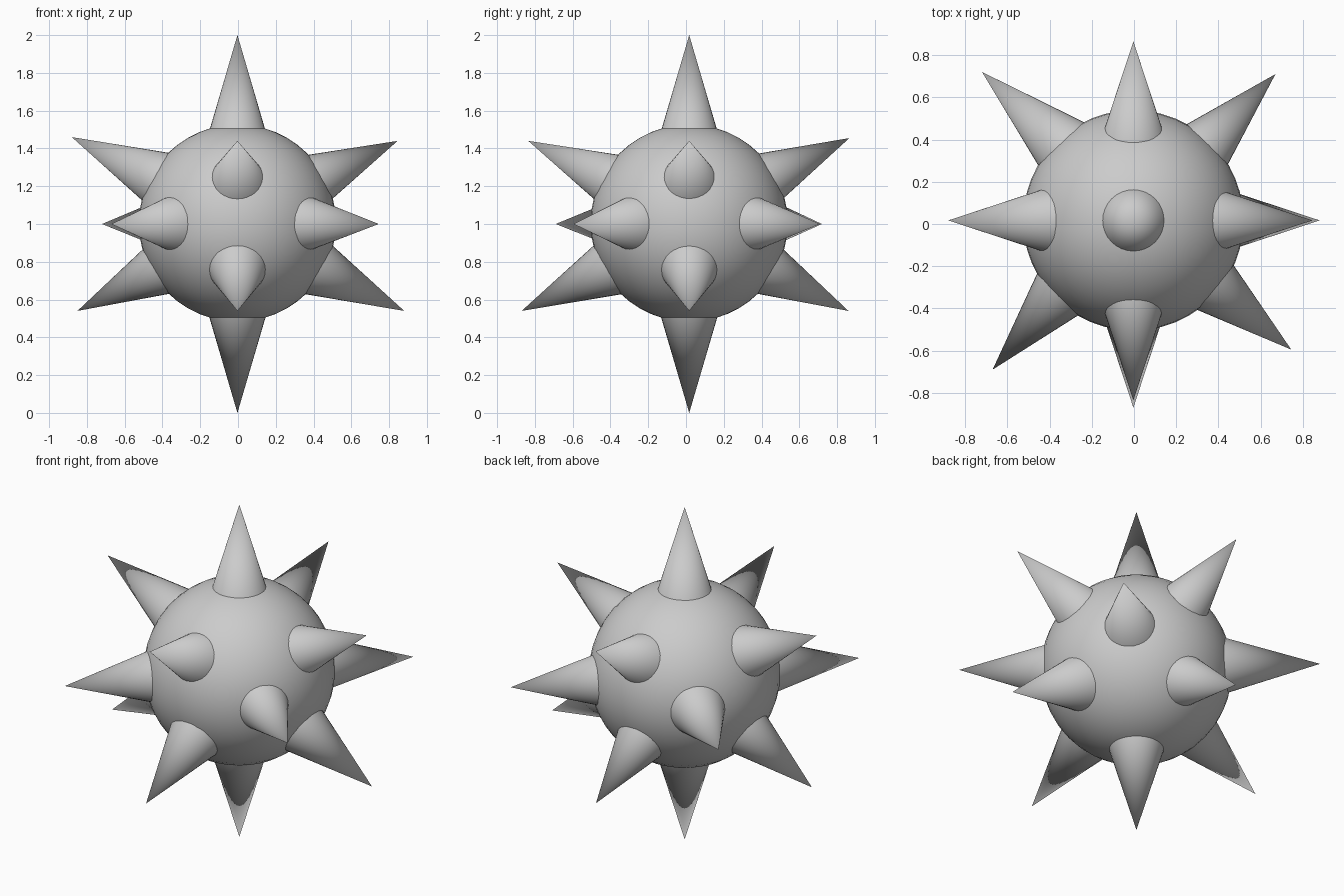
import bpy
import math
from mathutils import Vector

if "Cube" in bpy.data.objects:
    bpy.data.objects.remove(bpy.data.objects["Cube"])

C = Vector((-0.003, 0.017, 1.005))   # centre of the ball
SLOPE = 0.294                        # spike radius per unit of length
LENGTH = 0.6                         # spike length, base buried in the ball


def smooth(obj, name):
    obj.name = name
    bpy.ops.object.shade_smooth_by_angle(angle=math.radians(40))


def spike(name, tip, aim):
    """Cone with its point at tip and its axis running towards aim."""
    tip = Vector(tip)
    axis = (tip - Vector(aim)).normalized()
    bpy.ops.mesh.primitive_cone_add(
        vertices=32, radius1=SLOPE * LENGTH, radius2=0, depth=LENGTH,
        location=tip - axis * LENGTH / 2,
        rotation=axis.to_track_quat('Z', 'Y').to_euler())
    smooth(bpy.context.object, name)


# Ball body
bpy.ops.mesh.primitive_uv_sphere_add(segments=48, ring_count=24, radius=0.522, location=C)
smooth(bpy.context.object, "ball")

# Poles
spike("top_spike", (C.x, C.y, 2.0), C)
spike("bottom_spike", (C.x, C.y, 0.0), C)

# Upper and lower rings, aimed slightly off the centre
rise = Vector((0, 0, 0.035))
upper = {"left": (-0.88, C.y, 1.46), "right": (0.845, C.y, 1.44),
         "front": (C.x, -0.835, 1.44), "back": (C.x, 0.865, 1.455)}
lower = {"left": (-0.85, C.y, 0.54), "right": (0.88, C.y, 0.54),
         "front": (C.x, -0.87, 0.54), "back": (C.x, 0.86, 0.54)}
for side in upper:
    spike("upper_spike_" + side, upper[side], C + rise)
    spike("lower_spike_" + side, lower[side], C - rise)

# Diagonal spikes around the equator
spike("middle_spike_front_left", (-0.67, -0.69, 1.0), (-0.03, 0.04, C.z))
spike("middle_spike_front_right", (0.745, -0.595, 1.0), C)
spike("middle_spike_back_left", (-0.72, 0.72, 1.0), (0.015, 0.045, C.z))
spike("middle_spike_back_right", (0.67, 0.71, 1.0), C)
